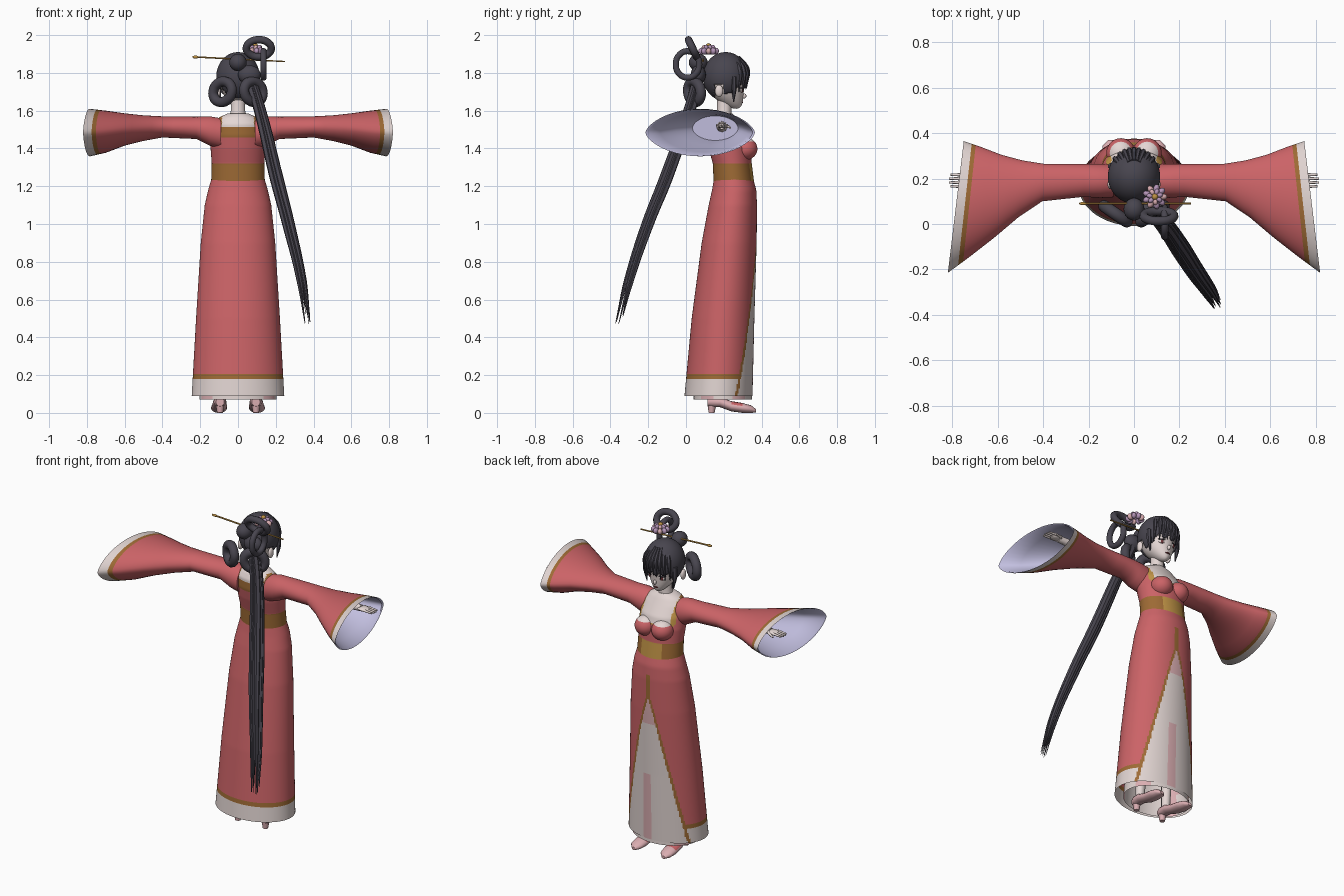
import bpy, bmesh, math, random
from mathutils import Vector, Matrix

random.seed(4)
if "Cube" in bpy.data.objects:
    bpy.data.objects.remove(bpy.data.objects["Cube"])
made = []


def material(name, *rgb):
    m = bpy.data.materials.new(name)
    m.use_nodes = True
    m.diffuse_color = (*rgb, 1)
    m.node_tree.nodes["Principled BSDF"].inputs["Base Color"].default_value = (*rgb, 1)
    return m


RED = material("coral red", .60, .125, .135)
WHITE = material("warm white", .74, .65, .63)
BRONZE = material("dark gold", .34, .145, .035)
GOLD = material("gold", .52, .29, .06)
HAIR = material("blue black", .065, .06, .078)
LILAC = material("pale lilac", .54, .52, .74)
SKIN = material("pale skin", .78, .68, .66)
PINK = material("soft pink", .70, .42, .44)
BLOOM = material("mauve", .46, .30, .48)
EYE = material("wine brown", .16, .035, .04)


def finish(name, bm, mats, rule=None):
    """Turn a bmesh into an object; rule(centre, normal) picks the material."""
    bmesh.ops.recalc_face_normals(bm, faces=bm.faces[:])
    if rule:
        for f in bm.faces:
            f.material_index = mats.index(rule(f.calc_center_median(), f.normal))
    me = bpy.data.meshes.new(name)
    bm.to_mesh(me)
    bm.free()
    for m in mats:
        me.materials.append(m)
    ob = bpy.data.objects.new(name, me)
    bpy.context.collection.objects.link(ob)
    made.append(ob)
    return ob


def loft(name, rings, mats, rule=None, caps=False):
    bm = bmesh.new()
    rows = [[bm.verts.new(p) for p in r] for r in rings]
    n = len(rows[0])
    for a, b in zip(rows, rows[1:]):
        for i in range(n):
            bm.faces.new((a[i], a[(i + 1) % n], b[(i + 1) % n], b[i]))
    if caps:
        bm.faces.new(rows[0])
        bm.faces.new(rows[-1])
    return finish(name, bm, mats, rule)


def blend(table, t):
    """Linear lookup in rows of (t, values...)."""
    for a, b in zip(table, table[1:]):
        if (t - a[0]) * (t - b[0]) <= 0:
            k = (t - a[0]) / (b[0] - a[0])
            return [p + (q - p) * k for p, q in zip(a[1:], b[1:])]
    return table[-1][1:]


def body_ring(table, z, n=96):
    hx, back, front = blend(table, z)
    mid, hy = (back + front) / 2, (front - back) / 2
    return [Vector((hx * math.cos(i * math.tau / n), mid + hy * math.sin(i * math.tau / n), z)) for i in range(n)]


def ball(name, loc, size, mat, seg=20, rot=None):
    bm = bmesh.new()
    m = Matrix.Translation(loc) @ (rot or Matrix()) @ Matrix.Diagonal((*size, 1))
    bmesh.ops.create_uvsphere(bm, u_segments=seg, v_segments=seg // 2 + 2, radius=1, matrix=m)
    return finish(name, bm, [mat])


def tube(name, pts, radii, mat, sides=2, cyclic=False):
    cu = bpy.data.curves.new(name, "CURVE")
    cu.dimensions, cu.bevel_depth, cu.bevel_resolution, cu.resolution_u = "3D", 1, sides, 6
    cu.use_fill_caps = True
    s = cu.splines.new("BEZIER")
    s.bezier_points.add(len(pts) - 1)
    s.use_cyclic_u = cyclic
    for b, p, r in zip(s.bezier_points, pts, radii):
        b.co, b.radius = p, r
        b.handle_left_type = b.handle_right_type = "AUTO"
    tmp = bpy.data.objects.new(name, cu)
    bpy.context.collection.objects.link(tmp)
    me = bpy.data.meshes.new_from_object(tmp.evaluated_get(bpy.context.evaluated_depsgraph_get()))
    bpy.data.objects.remove(tmp)
    me.materials.clear()
    me.materials.append(mat)
    ob = bpy.data.objects.new(name, me)
    bpy.context.collection.objects.link(ob)
    made.append(ob)


# Robe skirt with a front opening, gold edging and white hem
skirt = [(.09, .245, -.008, .352), (.5, .222, .03, .362), (.9, .197, .083, .374),
         (1.1, .176, .12, .376), (1.18, .158, .138, .372), (1.24, .14, .148, .356)]


def skirt_rule(c, n):
    if c.y > .2:
        w = .2 * max(0, (.98 - c.z) / .88) ** .85
        if abs(c.x) < w:
            return PINK if c.z > .82 or (-.01 < c.x < .045 and c.z < .5) else WHITE
        if abs(c.x) < w + .014 and c.z < 1.12:
            return BRONZE
    if c.z < .18:
        return WHITE
    return BRONZE if c.z < .2 else RED


loft("robe_skirt", [body_ring(skirt, .09 + 1.15 * i / 90, 160) for i in range(91)],
     [RED, WHITE, BRONZE, PINK], skirt_rule)
inner = [(.07, .205, .04, .35), (.6, .17, .07, .34)]
loft("underskirt", [body_ring(inner, z) for z in (.07, .2, .4, .6)], [WHITE, PINK],
     lambda c, n: PINK if abs(abs(c.x) - .16) < .03 else WHITE)

# Bodice, belt and neckline
torso = [(1.225, .142, .146, .36), (1.32, .139, .142, .348), (1.4, .145, .12, .345), (1.47, .142, .108, .325),
         (1.53, .13, .11, .285), (1.565, .1, .128, .262), (1.585, .055, .15, .245)]


def torso_rule(c, n):
    if c.z < 1.32:
        return GOLD if c.y > .3 and abs(c.x) < .07 else BRONZE
    low, inside, edge = (1.435, .1, .122) if c.y > .2 else (1.51, .085, .118)
    if c.z > low and abs(c.x) < inside:
        return SKIN
    trim = low - (.012 if c.y > .2 else .05)
    return (GOLD if c.y > .2 else BRONZE) if c.z > trim and abs(c.x) < edge else RED


loft("bodice", [body_ring(torso, 1.225 + .36 * i / 45) for i in range(46)],
     [RED, SKIN, BRONZE, GOLD], torso_rule, True)
loft("neck", [body_ring([(1.55, .05, .155, .245), (1.6, .038, .165, .24), (1.68, .038, .165, .245)], z, 20)
              for z in (1.55, 1.6, 1.68)], [SKIN])

# Wide sleeves: outer surface, rim, then lilac lining
sleeve = [(.09, .262, .118, 1.56, 1.40), (.15, .265, .115, 1.57, 1.415), (.22, .264, .12, 1.568, 1.45),
          (.4, .265, .10, 1.57, 1.458), (.5, .28, .03, 1.575, 1.44), (.6, .305, -.06, 1.586, 1.415),
          (.7, .34, -.145, 1.6, 1.377), (.785, .365, -.215, 1.61, 1.358)]


def sleeve_ring(x, side, shrink=1.0, n=40):
    front, back, top, low = blend(sleeve, x)
    k, ring = (x / .785) ** 3, []
    for i in range(n):
        a = i * math.tau / n
        c, s = math.cos(a), math.sin(a)
        s = math.copysign(abs(s) ** (1 + .3 * k), s)
        ring.append(Vector((side * (x - .035 * k * c), (front + back) / 2 + (front - back) / 2 * c * shrink,
                            (top + low) / 2 + (top - low) / 2 * s * shrink)))
    return ring


outer = [.09, .12, .15, .18, .22, .28, .34, .4, .45, .5, .55, .6, .65, .7, .725, .745, .785]
lining = [.78, .7, .6, .5]
for side, word in ((1, "left"), (-1, "right")):
    ob = loft(word + "_sleeve", [sleeve_ring(x, side) for x in outer] +
              [sleeve_ring(x, side, .965) for x in lining], [RED, BRONZE, WHITE, LILAC], None, True)
    for p in ob.data.polygons:
        row = p.index // 40
        p.material_index = 3 if row > 15 else 2 if row == 15 else 1 if row == 14 else 0
    ob.data.polygons[len(outer + lining) * 40 - 40].material_index = 0
    # Arm and hand
    tube(word + "_forearm", [(side * .48, .19, 1.515), (side * .72, .19, 1.52)], [.03, .02], SKIN)
    ball(word + "_palm", (side * .735, .19, 1.52), (.04, .032, .012), SKIN, 12)
    for i in range(4):
        y = .166 + i * .017
        tube(word + "_finger", [(side * .75, y, 1.522), (side * (.818 - .006 * abs(i - 1.5)), y, 1.518)],
             [.008, .005], SKIN)
    tube(word + "_thumb", [(side * .72, .215, 1.52), (side * .765, .235, 1.51)], [.009, .005], SKIN)
    # Bust
    ob = ball(word + "_bust", (side * .058, .312, 1.398), (.064, .066, .06), RED, 32)
    ob.data.materials.append(SKIN)
    for p in ob.data.polygons:
        p.material_index = int(p.center.z > 1.437)
    # Leg and heeled shoe
    tube(word + "_leg", [(side * .095, .165, .07), (side * .09, .19, .5)], [.026, .04], SKIN)
    shoe = [(.115, .022, .035, .08), (.14, .033, .03, .088), (.18, .036, .03, .084), (.24, .04, .008, .062),
            (.3, .043, 0, .052), (.345, .036, 0, .04), (.37, .012, .002, .02)]
    rings = [[(side * (.095 + .03 * (y - .12)) + w * math.cos(a * math.pi / 8),
               y, (lo + hi) / 2 + (hi - lo) / 2 * math.sin(a * math.pi / 8)) for a in range(16)]
             for y, w, lo, hi in shoe]
    loft(word + "_shoe", rings, [PINK, RED],
         lambda c, n: RED if n.z > .6 and .24 < c.y < .32 else PINK, True)
    tube(word + "_heel", [(side * .095, .135, 0), (side * .095, .138, .05)], [.016, .024], PINK)

# Head with tapered jaw
bm = bmesh.new()
bmesh.ops.create_uvsphere(bm, u_segments=32, v_segments=24, radius=1)
for v in bm.verts:
    d = max(0, -v.co.z)
    v.co = Vector((v.co.x * .095 * (1 - .35 * d * d), .205 + v.co.y * .108 * (1 - .2 * d) + .06 * d * d, 1.755 + v.co.z * .145))
finish("head", bm, [SKIN])
ball("nose", (0, .306, 1.678), (.009, .014, .014), SKIN, 12)
ball("lips", (0, .297, 1.645), (.016, .006, .005), EYE, 12)
for s in (1, -1):
    turn = Matrix.Rotation(-s * .4, 4, "Z")
    ball("eye_white", (s * .042, .294, 1.708), (.02, .005, .012), WHITE, 14, turn)
    ball("iris", (s * .041, .297, 1.707), (.009, .005, .012), EYE, 12, turn)
    ball("upper_lash", (s * .043, .296, 1.72), (.022, .006, .003), HAIR, 12, turn)
    ball("ear", (s * .104, .175, 1.705), (.013, .022, .032), SKIN, 14)

# Hair cap cut back around the face
bm = bmesh.new()
bmesh.ops.create_uvsphere(bm, u_segments=64, v_segments=48, radius=1,
                          matrix=Matrix.Translation((0, .21, 1.78)) @ Matrix.Diagonal((.115, .12, .13, 1)))
drop = []
for f in bm.faces:
    c = f.calc_center_median()
    fringe = 1.735 + .012 * math.sin(c.x * 130) if abs(c.x) < .083 else 1.675
    if (c.y > .2 and c.z < fringe) or (.15 < c.y <= .2 and c.z < 1.735) or c.z < 1.662:
        drop.append(f)
bmesh.ops.delete(bm, geom=drop, context="FACES")
hair = finish("hair_cap", bm, [HAIR])
thick = hair.modifiers.new("thickness", "SOLIDIFY")
thick.thickness = .008
for i in range(9):
    x = (i - 4) * .022
    y = .21 + .12 * math.sqrt(1 - (x / .116) ** 2)
    tube("fringe_lock", [(x * .5, y - .05, 1.885), (x * .9, y - .004, 1.82), (x, y - .008, 1.725 - abs(x) * .3)],
         [.008, .013, .002], HAIR, 1)
for s in (1, -1):
    tube("side_lock", [(s * .103, .255, 1.78), (s * .102, .255, 1.72), (s * .092, .252, 1.645)], [.014, .014, .003], HAIR, 1)

# Bun and looped hair
ball("bun", (0, .065, 1.855), (.046, .05, .046), HAIR)
ball("hair_knot", (.06, .065, 1.79), (.06, .04, .05), HAIR)


def hair_loop(name, loc, size, thickness, rot):
    pts = [Vector(loc) + rot @ Vector((size[0] * math.cos(a), 0, size[1] * math.sin(a)))
           for a in (i * math.tau / 8 for i in range(8))]
    tube(name, pts, [thickness] * 8, HAIR, 3, True)


for s in (1, -1):
    rot = Matrix.Rotation(s * .6, 3, "Z") @ Matrix.Rotation(s * .5, 3, "Y")
    hair_loop("lower_loop", (s * .082, .045, 1.70), (.062, .052), .027, rot)
hair_loop("top_loop", (.11, .035, 1.93), (.066, .05), .02, Matrix.Rotation(.45, 3, "X"))
hair_loop("side_loop", (.135, .008, 1.845), (.062, .07), .017, Matrix.Rotation(math.pi / 2, 3, "Z"))

# Long trailing tail made of strands
path = [(.06, .07, 1.78), (.115, .02, 1.6), (.2, -.1, 1.25), (.265, -.2, 1.0), (.335, -.3, .7), (.37, -.36, .46)]
for i in range(14):
    off = Vector((random.uniform(-.026, .026), random.uniform(-.026, .026), 0))
    end = random.uniform(0, .14)
    pts = [Vector(p) + off * k for p, k in zip(path, (.5, .7, 1, 1, .9, .8))]
    pts[-1] = pts[-1].lerp(pts[-2], end * 2)
    tube("tail_strand", pts, [.02, .019, .017, .014, .009, .001], HAIR, 1)

# Flower ornament and hairpin
centre = Vector((.092, .12, 1.915))
for layer, (count, reach, lift, size) in enumerate(((9, .036, 0, .02), (7, .022, .018, .016))):
    for i in range(count):
        a = i * math.tau / count + layer * .3
        ball("petal", centre + Vector((reach * math.cos(a), reach * math.sin(a), lift)), (size, size * .7, size * .9),
             PINK if (i + layer) % 3 == 0 else BLOOM, 10, Matrix.Rotation(a, 4, "Z") @ Matrix.Rotation(-.5, 4, "Y"))
ball("flower_heart", centre + Vector((0, 0, .03)), (.014, .014, .012), GOLD, 10)
tube("hairpin", [(-.24, .09, 1.885), (.25, .09, 1.86)], [.005, .004], GOLD, 1)
ball("hairpin_tip", (-.225, .09, 1.884), (.018, .007, .008), GOLD, 10)

# Smooth shading with sharp creases kept
bpy.ops.object.select_all(action="DESELECT")
for ob in made:
    ob.select_set(True)
bpy.context.view_layer.objects.active = made[0]
bpy.ops.object.shade_smooth_by_angle(angle=math.radians(45))
